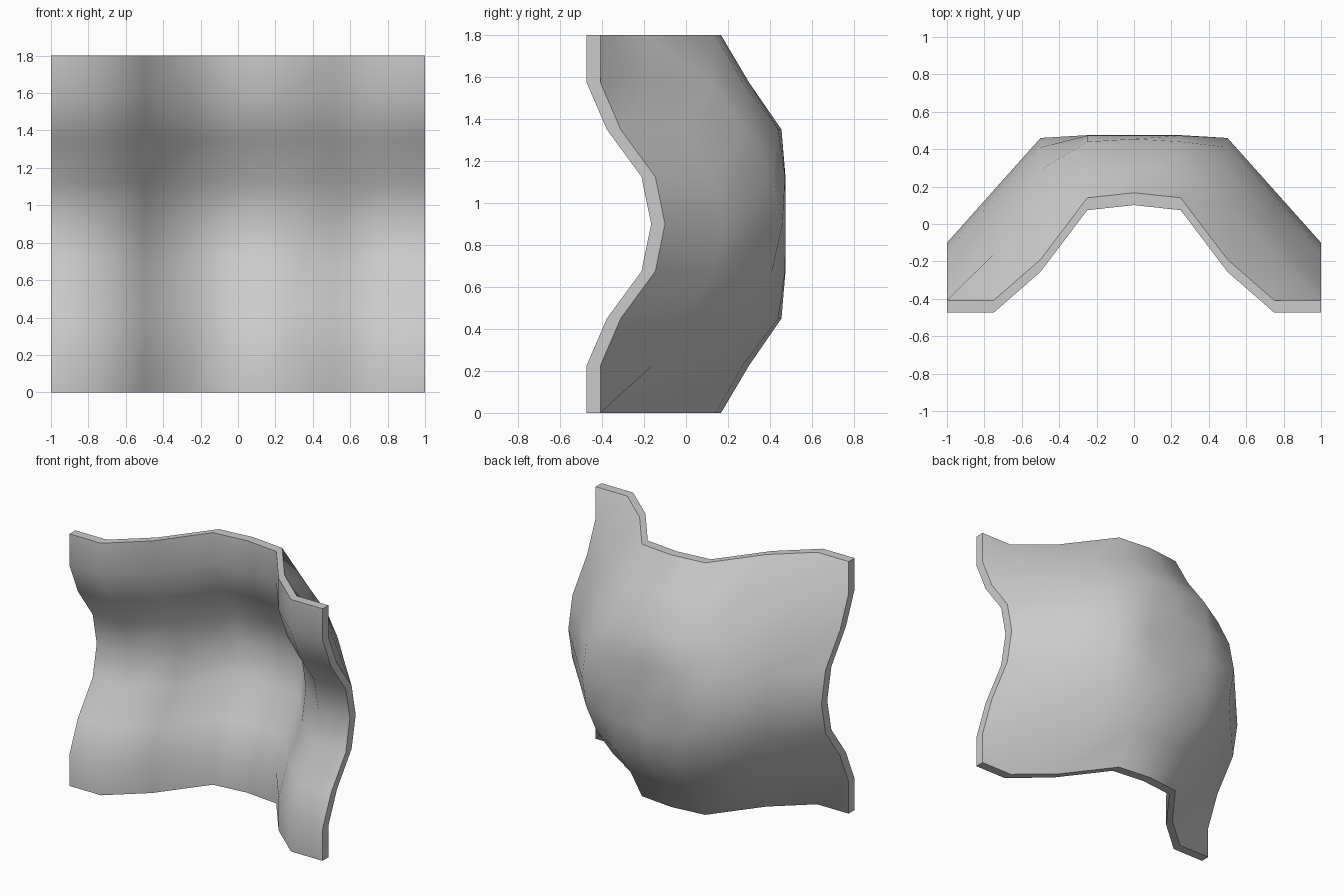
import bpy, bmesh

if "Cube" in bpy.data.objects:
    bpy.data.objects.remove(bpy.data.objects["Cube"])

N = 8                                            # cells per side
ACROSS = [-0.408, -0.408, -0.19, 0.14, 0.167]    # rim depth, side to middle
UP = [0.0, 0.0, 0.097, 0.262, 0.308]             # added depth, end to middle
# bulged back, one quarter of the inner points (edge to middle)
BULGE = [[-0.16, 0.11, 0.27, 0.30],
         [0.0, 0.29, 0.44, 0.455],
         [0.13, 0.41, 0.472, 0.474],
         [0.18, 0.46, 0.475, 0.475]]
WALL = 0.066


def front_depth(a, b):
    return ACROSS[a] + UP[b] - WALL


def back_depth(a, b):
    return BULGE[b - 1][a - 1] if a and b else ACROSS[a] + UP[b]


def add_sheet(bm, depth, flip):
    rows = []
    for j in range(N + 1):
        rows.append([bm.verts.new((-1 + 2 * i / N,
                                   depth(min(i, N - i), min(j, N - j)),
                                   1.8 * j / N)) for i in range(N + 1)])
    for j in range(N):
        for i in range(N):
            q = [rows[j][i], rows[j][i + 1], rows[j + 1][i + 1], rows[j + 1][i]]
            bm.faces.new(q[::-1] if flip else q)
    return rows


def rim(rows):
    return (rows[0][:-1] + [r[-1] for r in rows[:-1]]
            + rows[-1][:0:-1] + [r[0] for r in rows[:0:-1]])


# curved front sheet and bulged back sheet, joined by a thin sharp rim
bm = bmesh.new()
f = rim(add_sheet(bm, front_depth, False))
b = rim(add_sheet(bm, back_depth, True))
for k in range(len(f)):
    n = (k + 1) % len(f)
    bm.faces.new((f[n], f[k], b[k], b[n]))
    for loop in (f, b):
        bm.edges.get((loop[k], loop[n])).smooth = False
    if k % N == 0:
        bm.edges.get((f[k], b[k])).smooth = False
bmesh.ops.recalc_face_normals(bm, faces=bm.faces)
for face in bm.faces:
    face.smooth = True
mesh = bpy.data.meshes.new("curved_panel")
bm.to_mesh(mesh)
bm.free()
panel = bpy.data.objects.new("curved_panel", mesh)
bpy.context.collection.objects.link(panel)
